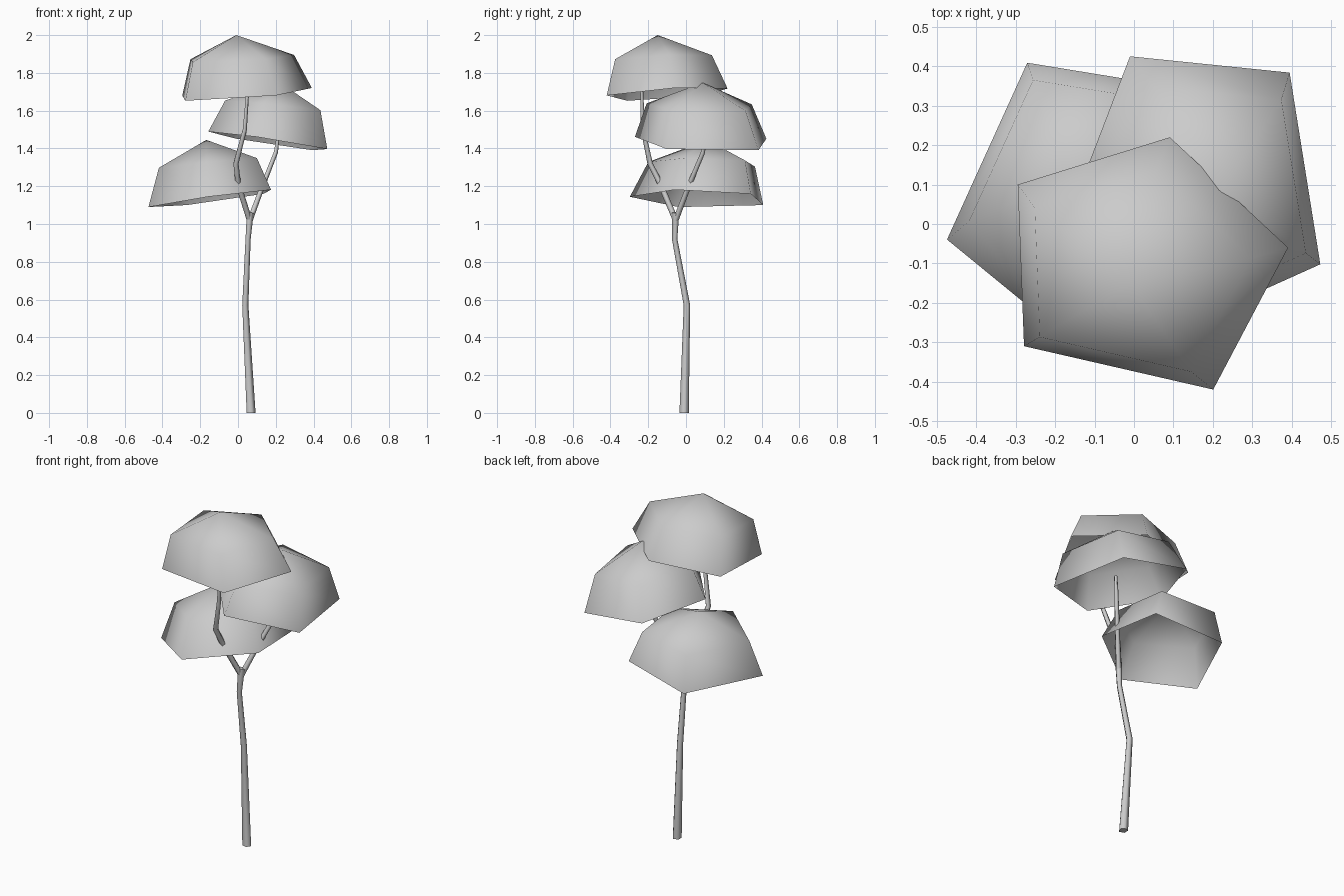
import bpy, bmesh, math
from mathutils import Vector, Matrix

if "Cube" in bpy.data.objects:
    bpy.data.objects.remove(bpy.data.objects["Cube"], do_unlink=True)

GREY = (0.6, 0.6, 0.6, 1.0)
grey = bpy.data.materials.new("plain_grey")
grey.use_nodes = True
grey.diffuse_color = GREY
grey.node_tree.nodes["Principled BSDF"].inputs["Base Color"].default_value = GREY


def finish(bm, name, angle):
    bmesh.ops.recalc_face_normals(bm, faces=bm.faces)
    mesh = bpy.data.meshes.new(name)
    bm.to_mesh(mesh)
    bm.free()
    mesh.materials.append(grey)
    obj = bpy.data.objects.new(name, mesh)
    bpy.context.collection.objects.link(obj)
    bpy.ops.object.select_all(action="DESELECT")
    obj.select_set(True)
    bpy.context.view_layer.objects.active = obj
    bpy.ops.object.shade_smooth_by_angle(angle=math.radians(angle))
    return obj


def bridge(bm, lower, upper):
    n = len(lower)
    for i in range(n):
        j = (i + 1) % n
        bm.faces.new((lower[i], lower[j], upper[j], upper[i]))


# Open five-sided leaf domes, all turned copies of one slightly uneven pentagon
RIM = [Vector(p) for p in ((.07, .314), (.37, .034), (.18, -.326), (-.30, -.216), (-.316, .194))]
SHIFT = Vector((-.02, -.02))


def canopy(name, centre, yaw, slope):
    turn = Matrix.Rotation(math.radians(yaw), 2)
    bm = bmesh.new()

    def vert(flat, height, lean):
        p = turn @ flat
        z = height + lean * p.dot(Vector(slope))
        return bm.verts.new(Vector(centre) + Vector((p.x, p.y, z)))

    rim = [vert(p, 0, 1) for p in RIM]
    shoulder = [vert(p * .8 + SHIFT, .19, .7) for p in RIM]
    apex = vert(Vector((-.03, -.056)), .31, 0)
    bridge(bm, rim, shoulder)
    for i in range(5):
        bm.faces.new((shoulder[i], shoulder[(i + 1) % 5], apex))
    # Outer side faces up and out
    obj = finish(bm, name, 180)
    if obj.data.polygons[-1].normal.z < 0:
        obj.data.flip_normals()


canopy("top_canopy", (.021, -.094, 1.69), 0, (.075, .07))
canopy("middle_canopy", (.16, .095, 1.438), 112, (-.155, -.038))
canopy("lower_canopy", (-.119, .072, 1.135), -101.5, (.14, -.04))


# Tapered five-sided stems along a bent path of (x, y, z, radius)
def stem(name, path, sides=5):
    bm = bmesh.new()
    pts = [Vector(p[:3]) for p in path]
    rings = []
    for i, p in enumerate(pts):
        along = pts[min(i + 1, len(pts) - 1)] - pts[max(i - 1, 0)]
        if i == 0 and p.z == 0:
            along = Vector((0, 0, 1))
        tilt = Vector((0, 0, 1)).rotation_difference(along)
        ring = []
        for k in range(sides):
            a = math.tau * k / sides
            ring.append(bm.verts.new(p + tilt @ Vector((math.cos(a), math.sin(a), 0)) * path[i][3]))
        rings.append(ring)
    for lower, upper in zip(rings, rings[1:]):
        bridge(bm, lower, upper)
    bm.faces.new(rings[0])
    bm.faces.new(rings[-1])
    finish(bm, name, 80)


stem("trunk", [(.067, -.01, 0, .026), (.037, .005, .57, .018),
               (.052, -.06, .92, .015), (.063, -.055, 1.06, .02)])
stem("front_branch", [(.06, -.055, 1.02, .016), (.0, -.135, 1.21, .016),
                      (-.012, -.19, 1.32, .015), (.035, -.228, 1.5, .012), (.052, -.235, 1.72, .008)])
stem("back_branch", [(.062, -.055, 1.02, .016), (.125, .01, 1.19, .014),
                     (.2, .09, 1.38, .012), (.212, .1, 1.47, .009)])
